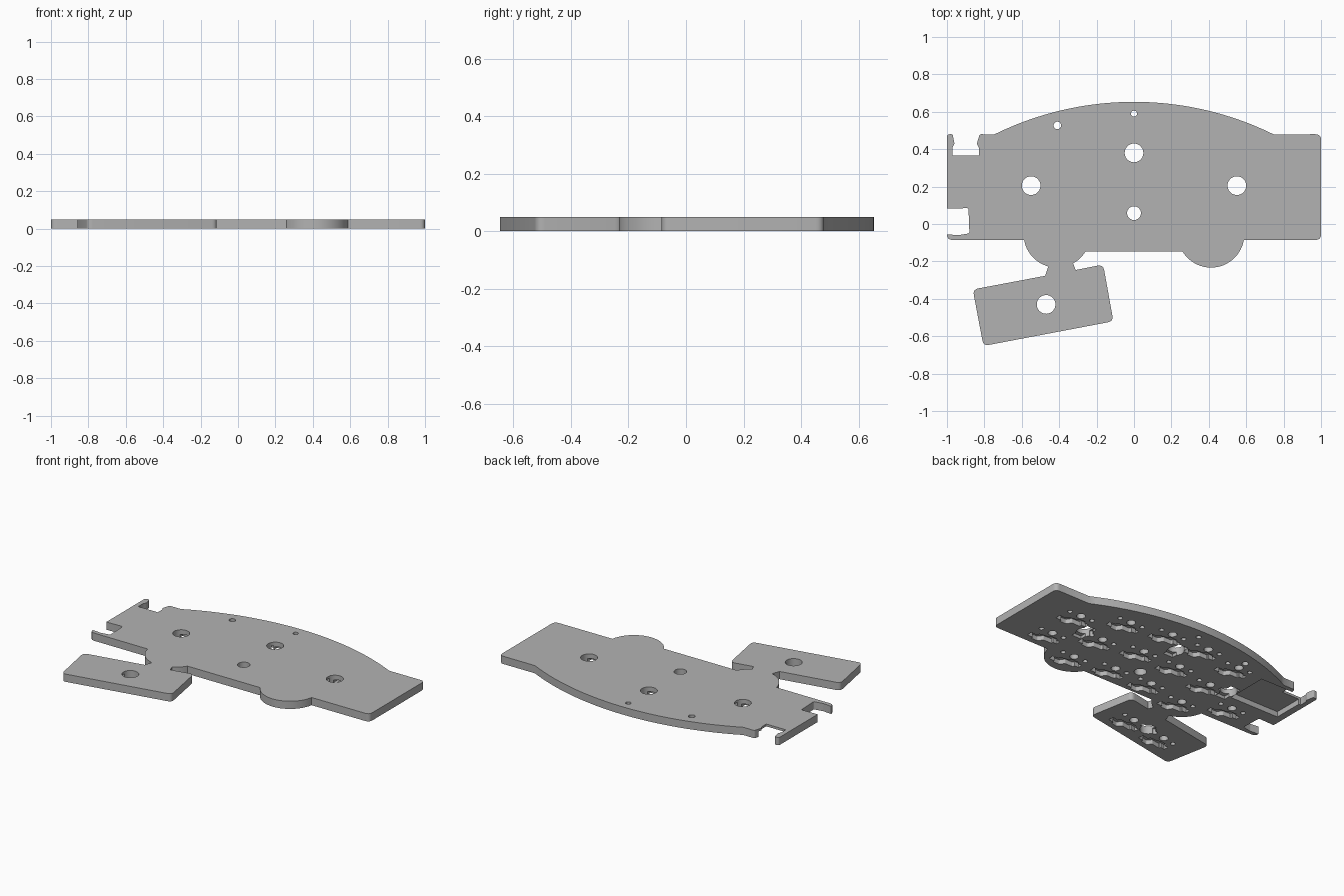
import bpy, bmesh
from math import sin, cos, tan, radians
from mathutils import Vector, Matrix

if "Cube" in bpy.data.objects:
    bpy.data.objects.remove(bpy.data.objects["Cube"])

THICK = 0.05

grey = bpy.data.materials.new("plain grey")
grey.use_nodes = True
grey.diffuse_color = (0.45, 0.45, 0.45, 1)
grey.node_tree.nodes["Principled BSDF"].inputs["Base Color"].default_value = (0.45, 0.45, 0.45, 1)


def arc(cx, cy, r, a0, a1, n):
    return [(cx + r * cos(radians(a0 + (a1 - a0) * i / n)),
             cy + r * sin(radians(a0 + (a1 - a0) * i / n)), 0) for i in range(n + 1)]


def rounded(points, steps=5):
    """Replace each (x, y, radius) corner by a fillet."""
    out = []
    for i, (x, y, r) in enumerate(points):
        p = Vector((x, y))
        if not r:
            out.append(p)
            continue
        a = (Vector(points[i - 1][:2]) - p).normalized()
        b = (Vector(points[(i + 1) % len(points)][:2]) - p).normalized()
        d = r / tan(a.angle(b) / 2)
        for k in range(steps + 1):
            t = k / steps
            out.append(p + a * d * (1 - t) ** 2 + b * d * t ** 2)
    return out


def prism(bm, points, z0, z1, matrix=Matrix()):
    base = bm.faces.new([bm.verts.new(matrix @ Vector((p[0], p[1], z0))) for p in points])
    top = bmesh.ops.extrude_face_region(bm, geom=[base])
    verts = [g for g in top["geom"] if isinstance(g, bmesh.types.BMVert)]
    bmesh.ops.translate(bm, verts=verts, vec=(0, 0, z1 - z0))


def make(name, bm):
    bmesh.ops.recalc_face_normals(bm, faces=bm.faces)
    mesh = bpy.data.meshes.new(name)
    bm.to_mesh(mesh)
    bm.free()
    mesh.materials.append(grey)
    obj = bpy.data.objects.new(name, mesh)
    bpy.context.collection.objects.link(obj)
    return obj


def cut(target, name, bm):
    cutter = make(name, bm)
    mod = target.modifiers.new(name, 'BOOLEAN')
    mod.operation, mod.solver, mod.object = 'DIFFERENCE', 'EXACT', cutter
    bpy.context.view_layer.objects.active = target
    bpy.ops.object.modifier_apply(modifier=name)
    bpy.data.objects.remove(cutter)


# Plate outline, counter-clockwise from the lower left corner
BUMP_X, BUMP_Y, BUMP_R = 0.412, -0.055, 0.178
outline = [(-1, -0.085, 0.03)]
outline += arc(-BUMP_X, BUMP_Y, BUMP_R, 190, 255, 12)
# thumb block hanging from a narrow neck
outline += [(-0.475, -0.277, 0), (-0.862, -0.35, 0.03), (-0.805, -0.652, 0.03),
            (-0.11, -0.52, 0.03), (-0.165, -0.217, 0.03), (-0.312, -0.246, 0)]
outline += arc(-BUMP_X, BUMP_Y, BUMP_R, 299, 329, 6)
outline += arc(BUMP_X, BUMP_Y, BUMP_R, 211, 350, 24)
outline += [(1, -0.085, 0.03), (1, 0.48, 0.03)]
# broad arched back edge
outline += arc(0, -1.037, 1.69, 63.8, 116.2, 40)
# connector notch, then switch notch on the end
outline += [(-0.825, 0.48, 0.012), (-0.84, 0.43, 0.01), (-0.83, 0.41, 0), (-0.83, 0.365, 0),
            (-0.97, 0.365, 0), (-0.97, 0.41, 0), (-0.96, 0.43, 0.01), (-0.97, 0.48, 0.008),
            (-1, 0.48, 0.015), (-1, 0.082, 0), (-0.885, 0.085, 0.01),
            (-0.88, -0.05, 0.01), (-0.94, -0.06, 0.01), (-1, -0.055, 0)]
bm = bmesh.new()
prism(bm, rounded(outline), 0, THICK)
plate = make("keyboard_plate", bm)

# Key positions: two, three, three, three, three and two rows, plus thumb keys
PITCH_X, PITCH_Y = 0.275, 0.26
columns = [(0.137, -0.01, 3), (0.412, -0.06, 3), (0.687, 0.07, 2)]
keys = [Matrix.Translation((side * x, y + row * PITCH_Y, 0))
        for side in (-1, 1) for x, y, rows in columns for row in range(rows)
        if not (side < 0 and rows == 2 and row == 1)]
thumb = Matrix.Translation((-0.47, -0.43, 0)) @ Matrix.Rotation(radians(10.7), 4, 'Z')
keys += [thumb @ Matrix.Translation((s * PITCH_X / 2, 0, 0)) for s in (-1, 1)]

# Socket pockets and post holes in the underside
socket = rounded([(-0.10, -0.075, 0), (-0.07, -0.075, 0), (-0.07, -0.09, 0.01),
                  (-0.01, -0.09, 0.01), (0.01, -0.12, 0.01), (0.06, -0.12, 0.01),
                  (0.06, -0.105, 0), (0.10, -0.105, 0), (0.10, -0.07, 0), (0.06, -0.07, 0),
                  (0.05, -0.052, 0.01), (0.0, -0.045, 0.01), (-0.02, -0.03, 0.01),
                  (-0.07, -0.03, 0.01), (-0.07, -0.045, 0), (-0.10, -0.045, 0)], 3)
bm = bmesh.new()
for key in keys:
    prism(bm, socket, -0.02, 0.03, key)
    for x, r in ((-0.084, 0.015), (0, 0.027), (0.084, 0.015)):
        prism(bm, arc(x, 0.005, r, 0, 337.5, 15), -0.02, 0.035, key)
cut(plate, "socket_pockets", bm)

# Controller recess and slots round the screw holes
bm = bmesh.new()
prism(bm, [(-0.955, 0.17), (-0.6, 0.17), (-0.6, 0.45), (-0.955, 0.45)], -0.02, 0.035)
for x, y in ((-0.55, 0.2), (0.55, 0.2), (0, 0.38)):
    prism(bm, [(x - 0.035, y - 0.07), (x + 0.035, y - 0.07),
               (x + 0.035, y + 0.07), (x - 0.035, y + 0.07)], -0.02, 0.02)
cut(plate, "recesses", bm)

# Through holes
bm = bmesh.new()
for x, y, r in ((0, 0.38, 0.05), (-0.55, 0.205, 0.05), (0.55, 0.205, 0.05), (0, 0.058, 0.037),
                (-0.47, -0.43, 0.05), (-0.41, 0.527, 0.02), (0, 0.59, 0.016)):
    prism(bm, arc(x, y, r, 0, 350, 35), -0.02, THICK + 0.02)
cut(plate, "through_holes", bm)

# Smooth the curved walls, keep the rims sharp
bpy.ops.object.select_all(action='DESELECT')
plate.select_set(True)
bpy.context.view_layer.objects.active = plate
bpy.ops.object.shade_smooth_by_angle(angle=radians(30))
